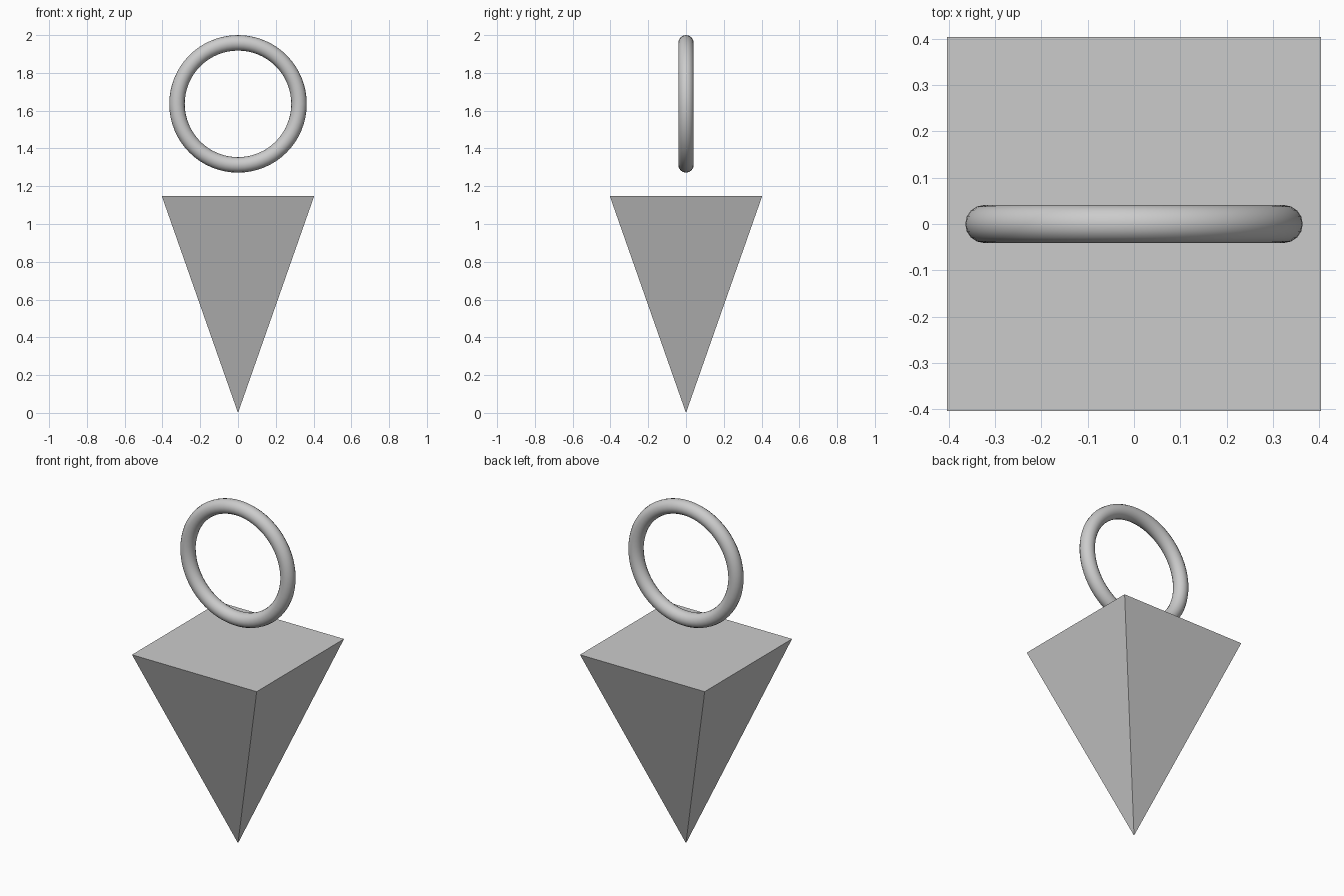
import bpy
from math import pi

if "Cube" in bpy.data.objects:
    bpy.data.objects.remove(bpy.data.objects["Cube"])

HALF = 0.403       # half width of the square top
TOP = 1.147        # height of the flat top
OUTER, TUBE = 0.364, 0.041

# Inverted square pyramid, point resting on the ground
bpy.ops.mesh.primitive_cone_add(vertices=4, radius1=0, radius2=HALF * 2 ** 0.5,
                                depth=TOP, location=(0, 0, TOP / 2),
                                rotation=(0, 0, pi / 4))
body = bpy.context.object
body.name = "inverted_pyramid"
bpy.ops.object.transform_apply(location=False, rotation=True, scale=False)

# Upright ring floating above, facing the front
bpy.ops.mesh.primitive_torus_add(major_radius=OUTER - TUBE, minor_radius=TUBE,
                                 major_segments=64, minor_segments=16,
                                 location=(0, 0, 2 - OUTER),
                                 rotation=(pi / 2, 0, 0))
ring = bpy.context.object
ring.name = "floating_ring"
bpy.ops.object.shade_smooth_by_angle()
